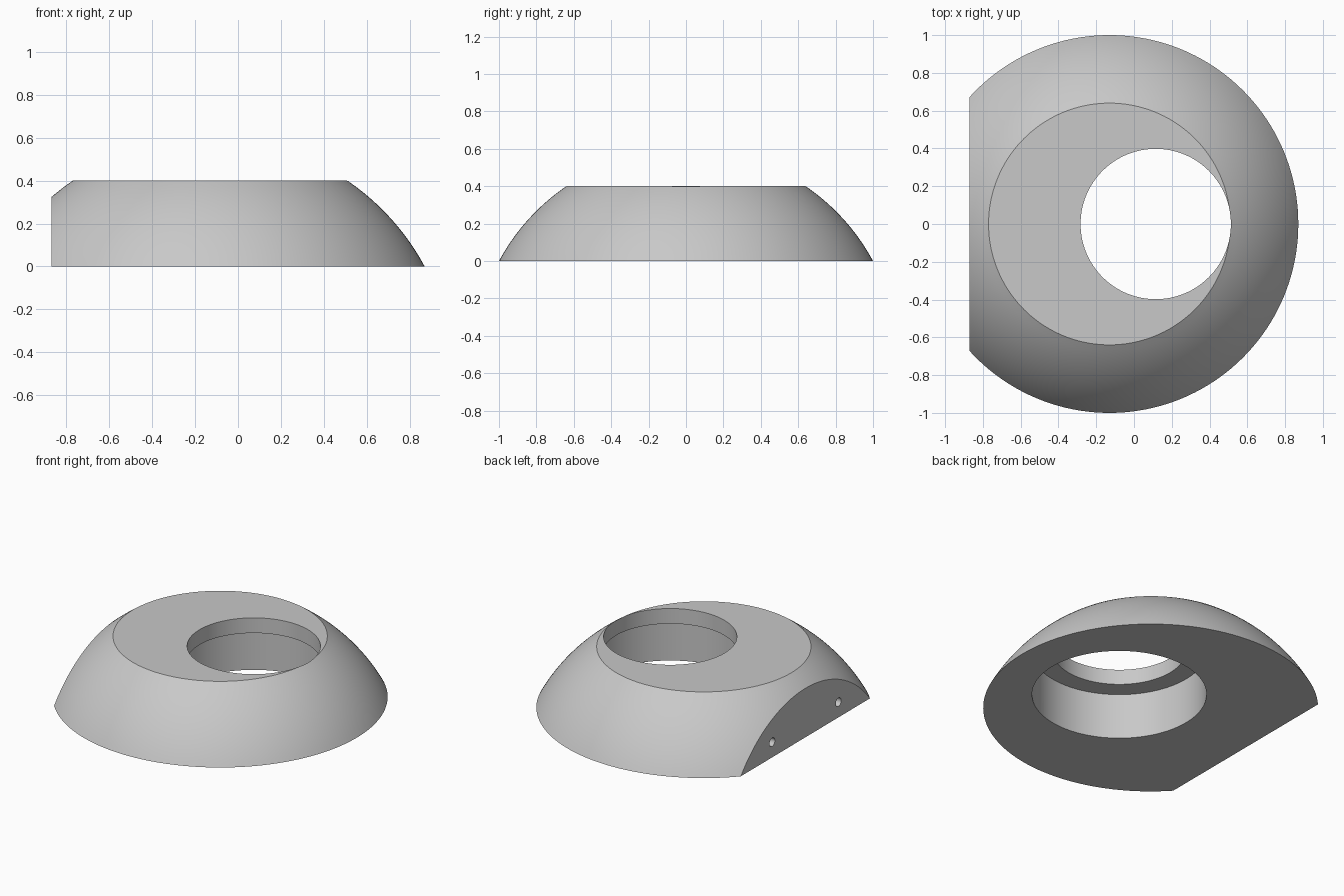
import bpy
import bmesh
import math
from mathutils import Matrix, Vector

cube = bpy.data.objects.get("Cube")
if cube:
    bpy.data.objects.remove(cube, do_unlink=True)

DOME_X = -0.13      # axis of the dome
BORE_X = 0.115      # axis of the stepped bore
HEIGHT = 0.4
SPHERE_Z = -0.538   # the dome is a slice of a sphere centred below the base
SPHERE_R = math.hypot(1.0, SPHERE_Z)
FLAT_X = -0.87

grey = bpy.data.materials.new("light_grey")
grey.use_nodes = True
colour = (0.58, 0.58, 0.58, 1)
grey.diffuse_color = colour
grey.node_tree.nodes["Principled BSDF"].inputs["Base Color"].default_value = colour


def make_object(name, bm):
    bmesh.ops.recalc_face_normals(bm, faces=bm.faces)
    mesh = bpy.data.meshes.new(name)
    bm.to_mesh(mesh)
    bm.free()
    mesh.materials.append(grey)
    obj = bpy.data.objects.new(name, mesh)
    bpy.context.collection.objects.link(obj)
    return obj


def cylinder(name, radius, start, end, segments):
    start, end = Vector(start), Vector(end)
    axis = end - start
    turn = axis.to_track_quat('Z', 'Y').to_matrix().to_4x4()
    bm = bmesh.new()
    bmesh.ops.create_cone(bm, cap_ends=True, segments=segments, radius1=radius,
                          radius2=radius, depth=axis.length,
                          matrix=Matrix.Translation((start + end) / 2) @ turn)
    return make_object(name, bm)


def cut(target, cutter):
    mod = target.modifiers.new("cut", 'BOOLEAN')
    mod.operation = 'DIFFERENCE'
    mod.solver = 'EXACT'
    mod.object = cutter
    bpy.context.view_layer.objects.active = target
    bpy.ops.object.modifier_apply(modifier=mod.name)
    bpy.data.objects.remove(cutter, do_unlink=True)


# Truncated dome: stacked rings following the sphere, capped at both ends
bm = bmesh.new()
SEGMENTS, STEPS = 160, 16
rings = []
for i in range(STEPS + 1):
    z = HEIGHT * i / STEPS
    r = math.sqrt(SPHERE_R ** 2 - (z - SPHERE_Z) ** 2)
    angles = [math.tau * k / SEGMENTS for k in range(SEGMENTS)]
    rings.append([bm.verts.new((DOME_X + r * math.cos(a), r * math.sin(a), z))
                  for a in angles])
for low, high in zip(rings, rings[1:]):
    for k in range(SEGMENTS):
        n = (k + 1) % SEGMENTS
        bm.faces.new((low[k], low[n], high[n], high[k]))
bm.faces.new(rings[0])
bm.faces.new(rings[-1])

# Flat side
cut_geom = bm.verts[:] + bm.edges[:] + bm.faces[:]
result = bmesh.ops.bisect_plane(bm, geom=cut_geom, plane_co=(FLAT_X, 0, 0),
                                plane_no=(-1, 0, 0), clear_outer=True)
rim = [e for e in result["geom_cut"] if isinstance(e, bmesh.types.BMEdge)]
bmesh.ops.contextual_create(bm, geom=rim)
body = make_object("domed_ring_body", bm)

# Stepped bore: narrow through hole with a wider recess below
cut(body, cylinder("through_hole", 0.398, (BORE_X, 0, -0.1), (BORE_X, 0, 0.6), 128))
cut(body, cylinder("lower_recess", 0.521, (BORE_X, 0, -0.1), (BORE_X, 0, 0.3), 128))

# Two blind pin holes in the flat side
for side in (-1, 1):
    y = 0.345 * side
    cut(body, cylinder("pin_hole", 0.028, (FLAT_X - 0.1, y, 0.1),
                       (FLAT_X + 0.22, y, 0.1), 32))

# Smooth curved walls with crisp edges
bpy.ops.object.select_all(action='DESELECT')
body.select_set(True)
bpy.context.view_layer.objects.active = body
bpy.ops.object.shade_smooth_by_angle(angle=math.radians(22))
